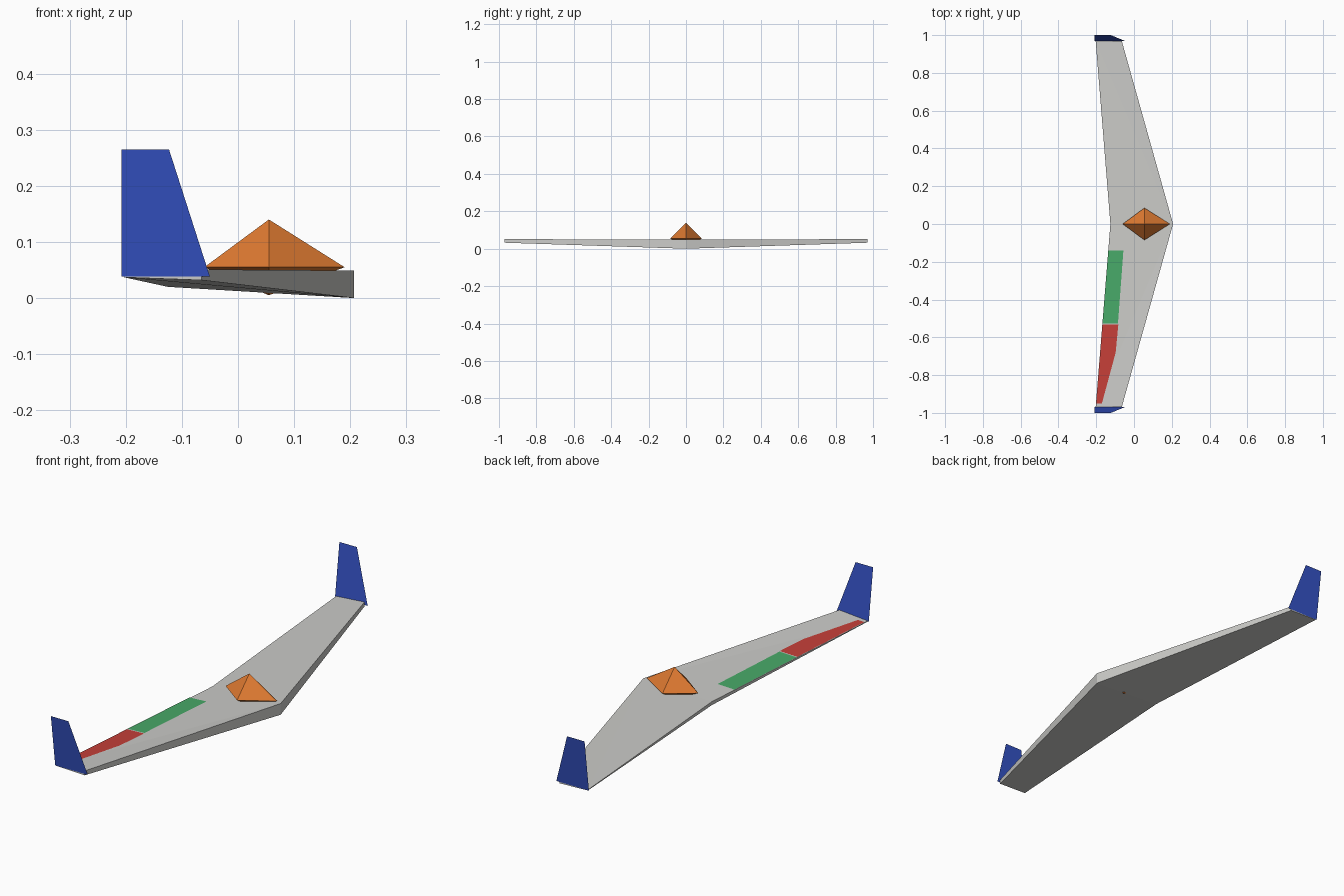
import bpy
from mathutils import Vector

cube = bpy.data.objects.get("Cube")
if cube:
    bpy.data.objects.remove(cube, do_unlink=True)


def material(name, colour):
    mat = bpy.data.materials.new(name)
    mat.use_nodes = True
    mat.diffuse_color = (*colour, 1)
    mat.node_tree.nodes["Principled BSDF"].inputs["Base Color"].default_value = (*colour, 1)
    return mat


grey = material("light grey", (0.6, 0.6, 0.58))
blue = material("blue", (0.035, 0.085, 0.56))
orange = material("orange", (0.72, 0.19, 0.03))
green = material("green", (0.065, 0.40, 0.14))
red = material("red", (0.56, 0.05, 0.04))


def part(name, verts, faces, mat, mirrored=False):
    mesh = bpy.data.meshes.new(name)
    mesh.from_pydata(verts, [], faces)
    mesh.materials.append(mat)
    obj = bpy.data.objects.new(name, mesh)
    bpy.context.collection.objects.link(obj)
    if mirrored:
        mod = obj.modifiers.new("Mirror", 'MIRROR')
        mod.use_axis = (False, True, False)
    return obj


# Swept wing: one half, open at the centre, mirrored across y
span = 0.97
nose, rear = Vector((0.207, 0, 0.049)), Vector((-0.125, 0, 0.035))
tip_front, tip_rear = Vector((-0.065, -span, 0.051)), Vector((-0.203, -span, 0.04))
top = [nose, rear, tip_rear, tip_front]
bottom = [Vector((p.x, p.y, z)) for p, z in zip(top, (0, 0.02, 0.037, 0.032))]
part("wing", top + bottom,
     [(0, 1, 2), (0, 2, 3), (4, 6, 5), (4, 7, 6),
      (1, 5, 6, 2), (2, 6, 7, 3), (3, 7, 4, 0)], grey, mirrored=True)

# Outward-leaning sheet fins on the wing tips
part("tip_fin", [(-0.208, -span, 0.038), (-0.05, -span, 0.038),
                 (-0.123, -1, 0.265), (-0.208, -1, 0.265)],
     [(0, 1, 2, 3)], blue, mirrored=True)

# Faceted body: a double pyramid through the wing
ring = [(0.19, 0, 0.055), (0.055, 0.085, 0.055), (-0.06, 0, 0.055), (0.055, -0.085, 0.055)]
sides = [(i, (i + 1) % 4) for i in range(4)]
part("body", ring + [(0.055, 0, 0.14), (0.055, 0, 0.005)],
     [(a, b, 4) for a, b in sides] + [(b, a, 5) for a, b in sides], orange)

# Control surfaces: thin sheets laid on the rear of one wing half
normal = (rear - nose).cross(tip_rear - nose).normalized()


def wing_sheet(name, outline, mat):
    verts = []
    for x, y in outline:
        z = nose.z - (normal.x * (x - nose.x) + normal.y * (y - nose.y)) / normal.z
        verts.append((x, y, z + 0.002))
    part(name, verts, [tuple(range(len(verts)))], mat)


wing_sheet("inner_flap", [(-0.136, -0.14), (-0.167, -0.527),
                          (-0.085, -0.527), (-0.056, -0.14)], green)
wing_sheet("outer_flap", [(-0.167, -0.532), (-0.2, -0.95), (-0.17, -0.95),
                          (-0.097, -0.68), (-0.083, -0.532)], red)
